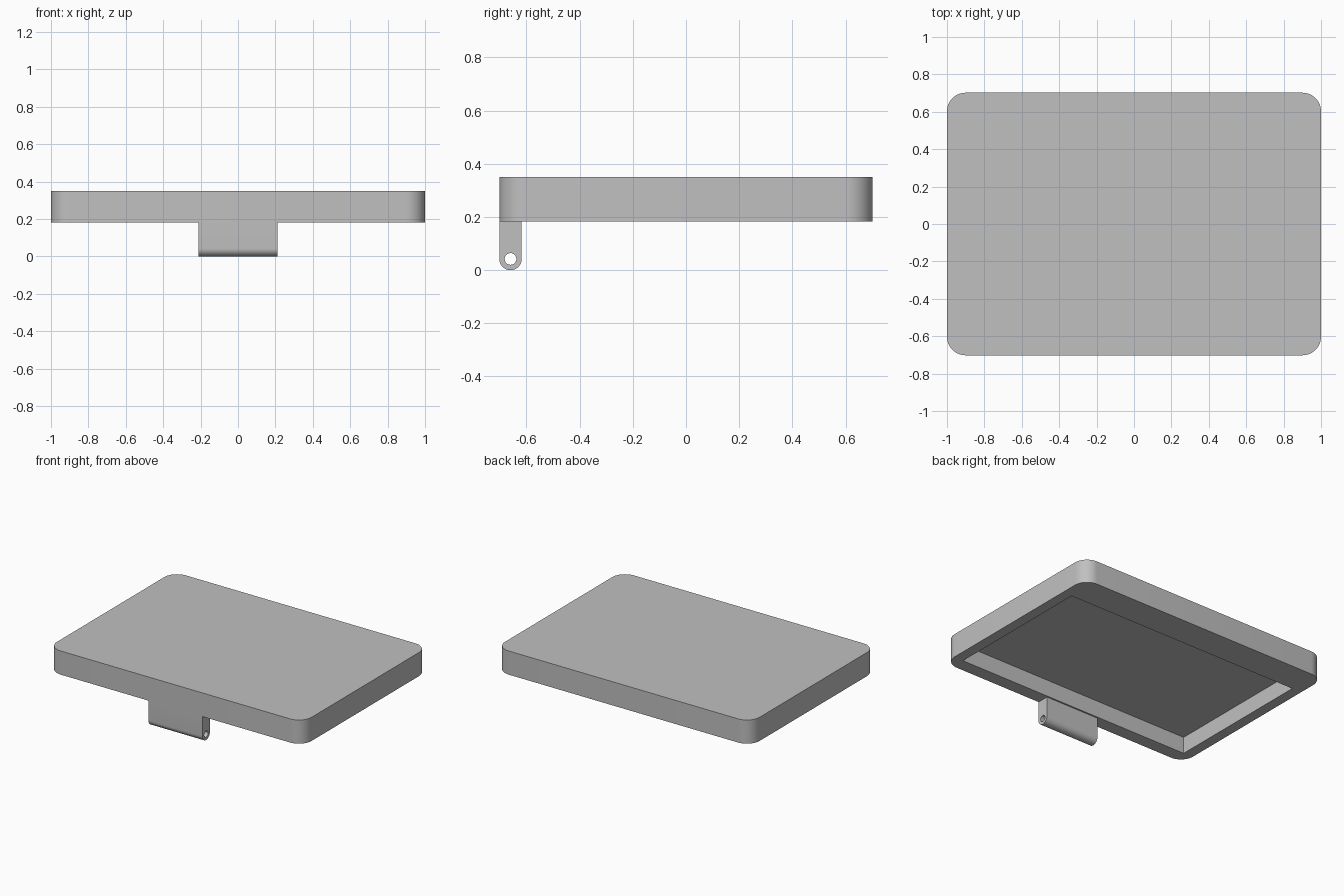
import bpy, bmesh
from math import pi, sin, cos

if "Cube" in bpy.data.objects:
    bpy.data.objects.remove(bpy.data.objects["Cube"], do_unlink=True)

HALF_X, HALF_Y = 1.0, 0.702
BASE, TOP = 0.182, 0.35
CORNER = 0.1
TAB_X, TAB_R = 0.212, 0.042
TAB_Y = -HALF_Y + TAB_R

grey = bpy.data.materials.new("plain grey")
grey.use_nodes = True
colour = (0.53, 0.53, 0.53, 1)
grey.diffuse_color = colour
grey.node_tree.nodes["Principled BSDF"].inputs["Base Color"].default_value = colour


def arc(cx, cy, r, start, end, steps):
    """Points on an arc, both ends included."""
    return [(cx + r * cos(start + (end - start) * i / steps),
             cy + r * sin(start + (end - start) * i / steps)) for i in range(steps + 1)]


def extrude(name, points, offset):
    """Closed solid made by sweeping a flat 3D outline along an offset."""
    bm = bmesh.new()
    face = bm.faces.new([bm.verts.new(p) for p in points])
    swept = bmesh.ops.extrude_face_region(bm, geom=[face])["geom"]
    moved = [v for v in swept if isinstance(v, bmesh.types.BMVert)]
    bmesh.ops.translate(bm, verts=moved, vec=offset)
    bmesh.ops.recalc_face_normals(bm, faces=bm.faces)
    mesh = bpy.data.meshes.new(name)
    bm.to_mesh(mesh)
    bm.free()
    mesh.materials.append(grey)
    obj = bpy.data.objects.new(name, mesh)
    bpy.context.collection.objects.link(obj)
    return obj


def cut(obj, cutter):
    """Subtract the cutter, remove it, and shade the result."""
    mod = obj.modifiers.new("cut", "BOOLEAN")
    mod.operation, mod.solver, mod.object = "DIFFERENCE", "EXACT", cutter
    cutter.hide_render = True
    bpy.ops.object.select_all(action="DESELECT")
    bpy.context.view_layer.objects.active = obj
    obj.select_set(True)
    bpy.ops.object.modifier_apply(modifier=mod.name)
    bpy.data.objects.remove(cutter, do_unlink=True)
    bpy.ops.object.shade_smooth_by_angle(angle=pi / 6)


# Rounded slab, hollowed from below with a wider rim at the back
outline = []
for i, (sx, sy) in enumerate([(1, 1), (-1, 1), (-1, -1), (1, -1)]):
    outline += arc(sx * (HALF_X - CORNER), sy * (HALF_Y - CORNER), CORNER,
                   i * pi / 2, (i + 1) * pi / 2, 12)
cover = extrude("cover", [(x, y, BASE) for x, y in outline], (0, 0, TOP - BASE))
opening = [(-0.926, -0.607), (0.926, -0.607), (0.926, 0.48), (-0.926, 0.48)]
recess = extrude("recess_cutter", [(x, y, BASE - 0.1) for x, y in opening], (0, 0, 0.218))
cut(cover, recess)

# Hinge tab with a round lower end and a pin hole along its length
profile = [(TAB_Y + TAB_R, BASE), (TAB_Y - TAB_R, BASE)]
profile += arc(TAB_Y, TAB_R, TAB_R, pi, 2 * pi, 24)
tab = extrude("hinge_tab", [(-TAB_X, y, z) for y, z in profile], (2 * TAB_X, 0, 0))
circle = arc(TAB_Y, TAB_R, 0.022, 0, 2 * pi, 32)[:-1]
pin = extrude("pin_hole_cutter", [(-TAB_X - 0.1, y, z) for y, z in circle],
              (2 * TAB_X + 0.2, 0, 0))
cut(tab, pin)
